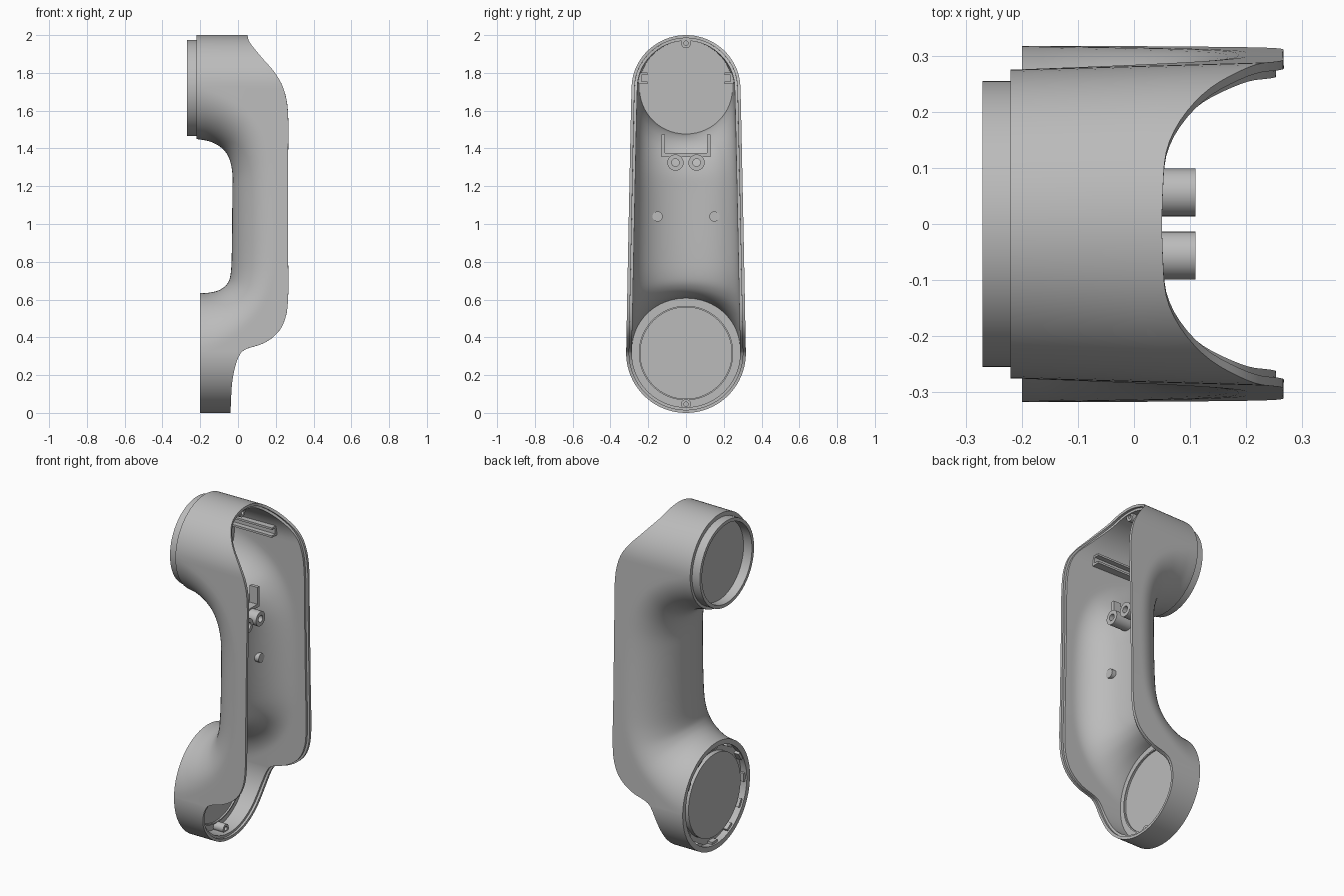
import bpy, bmesh, math
from mathutils import Vector

cube = bpy.data.objects.get("Cube")
if cube:
    bpy.data.objects.remove(cube)

grey = bpy.data.materials.new("plain grey")
grey.use_nodes = True
COLOUR = (0.5, 0.5, 0.5, 1)
grey.diffuse_color = COLOUR
grey.node_tree.nodes["Principled BSDF"].inputs["Base Color"].default_value = COLOUR


def finish(name, bm, thickness=0, angle=35):
    mesh = bpy.data.meshes.new(name)
    bm.to_mesh(mesh)
    bm.free()
    mesh.materials.append(grey)
    obj = bpy.data.objects.new(name, mesh)
    bpy.context.collection.objects.link(obj)
    bpy.ops.object.select_all(action='DESELECT')
    obj.select_set(True)
    bpy.context.view_layer.objects.active = obj
    if thickness:
        mod = obj.modifiers.new("wall", 'SOLIDIFY')
        mod.thickness = thickness
        mod.offset = -1
        bpy.ops.object.modifier_apply(modifier=mod.name)
    bpy.ops.object.shade_smooth_by_angle(angle=math.radians(angle))
    return obj


def smooth_path(points, steps):
    """Catmull-Rom curve through the points."""
    p = [Vector(q) for q in points]
    p = [2 * p[0] - p[1]] + p + [2 * p[-1] - p[-2]]
    out = []
    for a, b, c, d in zip(p, p[1:], p[2:], p[3:]):
        for i in range(steps):
            t = i / steps
            out.append(0.5 * (2 * b + (c - a) * t + (2 * a - 5 * b + 4 * c - d) * t ** 2
                              + (3 * b - a - 3 * c + d) * t ** 3))
    return out + [p[-2]]


def lookup(path, z):
    """x of a descending (x, z) path at height z."""
    for a, b in zip(path, path[1:]):
        if a.y >= z >= b.y and a.y > b.y:
            return a.x + (b.x - a.x) * (a.y - z) / (a.y - b.y)
    return path[0].x if z > path[0].y else path[-1].x


def lathe(name, profile, y=0, z=0, seg=64):
    """Closed (radius, x) profile turned about an axis along x."""
    bm = bmesh.new()
    rings = [[bm.verts.new((x, y + r * math.cos(k * math.tau / seg),
                            z + r * math.sin(k * math.tau / seg)))
              for k in range(seg)] for r, x in profile]
    for a, b in zip(rings, rings[1:] + rings[:1]):
        for k in range(seg):
            n = (k + 1) % seg
            bm.faces.new((a[k], a[n], b[n], b[k]))
    bmesh.ops.remove_doubles(bm, verts=bm.verts, dist=1e-5)
    bmesh.ops.recalc_face_normals(bm, faces=bm.faces)
    return finish(name, bm)


def tube(name, r_out, r_in, x0, x1, y=0, z=0, seg=64):
    return lathe(name, [(r_in, x0), (r_out, x0), (r_out, x1), (r_in, x1)], y, z, seg)


def disc(name, r, x0, x1, y=0, z=0, seg=64):
    return lathe(name, [(0, x0), (r, x0), (r, x1), (0, x1)], y, z, seg)


def box(name, lo, hi, turn=0, pivot=(0, 0, 0)):
    bm = bmesh.new()
    bmesh.ops.create_cube(bm, size=1)
    lo, hi = Vector(lo), Vector(hi)
    for v in bm.verts:
        v.co = (lo + hi) / 2 + Vector([c * s for c, s in zip(v.co, hi - lo)])
    obj = finish(name, bm)
    obj.rotation_euler.x = turn
    obj.location = pivot


# Open rim seen from the side, and the centre line of the back with side anchors
TOP_Z, TOP_R, LOW_Z, LOW_R = 1.725, 0.275, 0.317, 0.317
rim = smooth_path([(0.05, 2.0), (0.063, 1.96), (0.127, 1.88), (0.196, 1.8), (0.243, 1.71),
                   (0.265, 1.58), (0.265, 1.3), (0.265, 0.9), (0.265, 0.6), (0.243, 0.48),
                   (0.196, 0.41), (0.127, 0.365), (0.048, 0.34), (0.01, 0.31),
                   (-0.016, 0.24), (-0.032, 0.15), (-0.04, 0)], 6)
back = smooth_path([(-0.22, 1.45), (-0.15, 1.437), (-0.09, 1.405), (-0.05, 1.355),
                    (-0.03, 1.27), (-0.03, 1.15), (-0.033, 0.85), (-0.04, 0.73),
                    (-0.06, 0.68), (-0.1, 0.65), (-0.15, 0.637), (-0.2, 0.634)], 6)
side = smooth_path([(-0.22, TOP_Z), (-0.14, 1.70), (-0.03, 1.65), (0.08, 1.56), (0.16, 1.42),
                    (0.2, 1.22), (0.2, 0.85), (0.17, 0.66), (0.1, 0.52),
                    (0.0, 0.42), (-0.11, 0.35), (-0.2, LOW_Z)], 6)


def flare(x, z):
    """The sides spread slightly towards the rim, most at the upper end."""
    t = min(1, (TOP_Z - z) / (TOP_Z - LOW_Z)) if z < TOP_Z else 0
    return 1 + 0.05 * (1 - t) * (x + 0.22) / 0.485


def half_width(x, z):
    t = (TOP_Z - z) / (TOP_Z - LOW_Z)
    return (TOP_R + (LOW_R - TOP_R) * t) * flare(x, z)


def grid(bm, rows):
    vs = [[bm.verts.new(p) for p in row] for row in rows]
    for a, b in zip(vs, vs[1:]):
        for i in range(len(a) - 1):
            bm.faces.new((a[i], a[i + 1], b[i + 1], b[i]))


def shell(name, rim_drop, inset, thickness, seg=40):
    """Curved back lofted between the two cups, then side walls up to the rim."""
    bm = bmesh.new()
    rows = []
    for p, c in zip(back, side):
        row = []
        for k in range(seg + 1):
            th = math.pi * (k / seg - 0.5)
            q = c + (p - c) * math.cos(th)
            row.append((q.x, half_width(*c) * math.sin(th), q.y))
        rows.append(row)
    grid(bm, rows)
    quarter = [math.pi / 2 * k / (seg // 2) for k in range(seg // 2 + 1)]
    feet = [(-0.22, TOP_R * math.sin(a), TOP_Z + TOP_R * math.cos(a)) for a in quarter[:-1]]
    feet += [(s.x, half_width(*s) / flare(*s), s.y) for s in side]
    feet += [(-0.2, LOW_R * math.cos(a), LOW_Z - LOW_R * math.sin(a)) for a in quarter[1:]]
    for sign in (-1, 1):
        rows = []
        for x, y, z in feet:
            xs = [x + (lookup(rim, z) - rim_drop - x) * i / 5 for i in range(6)]
            rows.append([(u, sign * y * flare(u, z), z) for u in xs])
        grid(bm, rows)
    bmesh.ops.remove_doubles(bm, verts=bm.verts, dist=1e-4)
    bmesh.ops.recalc_face_normals(bm, faces=bm.faces)
    middle = min(bm.faces, key=lambda f: (f.calc_center_median() - Vector((-0.03, 0, 1))).length)
    if middle.normal.x > 0:
        bmesh.ops.reverse_faces(bm, faces=bm.faces)
    bm.normal_update()
    for v, n in [(v, v.normal.copy()) for v in bm.verts]:
        v.co -= n * inset
    finish(name, bm, thickness)


shell("handset_shell", 0, 0, 0.016)
shell("shell_liner", 0.014, 0.014, 0.016)

# Upper cup: stepped collar and recessed plate
tube("upper_collar", 0.255, 0.235, -0.27, -0.2, z=1.72)
disc("upper_plate", 0.25, -0.215, -0.195, z=1.725)

# Lower cup: plate, raised disc and ring of clips
disc("lower_plate", 0.292, -0.16, -0.145, z=LOW_Z + 0.005)
disc("lower_raised_disc", 0.245, -0.188, -0.158, z=LOW_Z)
tube("lower_plate_ring", 0.25, 0.242, -0.15, -0.135, z=LOW_Z)
for i in range(12):
    box("lower_clip", (-0.19, -0.025, 0.272), (-0.155, 0.025, 0.296),
        i * math.tau / 12, (0, 0, LOW_Z))

# Fixings inside the shell
tube("upper_screw_boss", 0.026, 0.012, -0.21, 0.03, z=1.957, seg=24)
tube("lower_screw_boss", 0.026, 0.012, -0.16, -0.08, z=0.046, seg=24)
box("bracket_bar", (0, -0.13, 1.355), (0.05, 0.13, 1.375))
for s in (-1, 1):
    tube("bracket_boss", 0.043, 0.02, -0.01, 0.11, s * 0.056, 1.325, 24)
    disc("locating_peg", 0.027, 0.015, 0.05, s * 0.15, 1.04, 24)
    lo, hi = sorted((s * 0.11, s * 0.13))
    box("bracket_arm", (0, lo, 1.36), (0.05, hi, 1.475))
    for z in (1.748, 1.795):
        lo, hi = sorted((s * 0.205, s * 0.258))
        box("guide_rail_edge", (-0.2, lo, z - 0.006), (0.08, hi, z + 0.006))
    lo, hi = sorted((s * 0.235, s * 0.258))
    box("guide_rail", (-0.2, lo, 1.748), (0.08, hi, 1.795))
